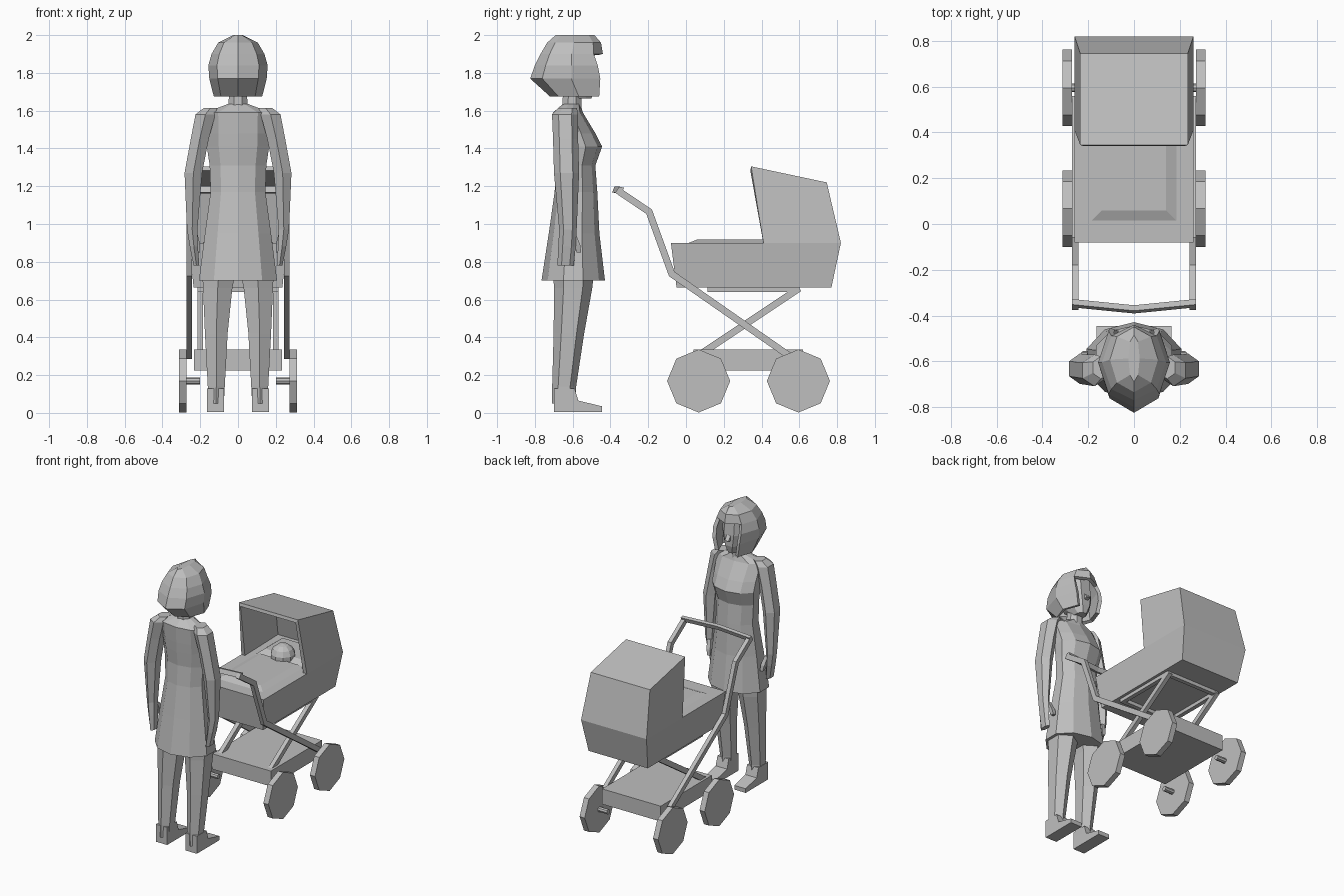
import bpy, bmesh
from math import cos, sin, pi
from mathutils import Vector as V

if "Cube" in bpy.data.objects:
    bpy.data.objects.remove(bpy.data.objects["Cube"])

grey = bpy.data.materials.new("plain_grey")
grey.use_nodes = True
grey.diffuse_color = (0.52, 0.52, 0.52, 1)
grey.node_tree.nodes["Principled BSDF"].inputs["Base Color"].default_value = grey.diffuse_color


def finish(name, bm):
    bmesh.ops.recalc_face_normals(bm, faces=bm.faces)
    mesh = bpy.data.meshes.new(name)
    bm.to_mesh(mesh)
    bm.free()
    mesh.materials.append(grey)
    ob = bpy.data.objects.new(name, mesh)
    bpy.context.collection.objects.link(ob)
    return ob


def loft(name, rings, drop=None, thick=0):
    """Skin a list of point rings; drop(centre) removes faces, thick adds a shell."""
    bm = bmesh.new()
    rows = [[bm.verts.new(p) for p in r] for r in rings]
    n = len(rows[0])
    for a, b in zip(rows, rows[1:]):
        for i in range(n):
            j = (i + 1) % n
            bm.faces.new((a[i], a[j], b[j], b[i]))
    bm.faces.new(rows[0])
    bm.faces.new(rows[-1])
    bmesh.ops.recalc_face_normals(bm, faces=bm.faces)
    if drop:
        gone = [f for f in bm.faces if drop(f.calc_center_median())]
        bmesh.ops.delete(bm, geom=gone, context='FACES')
    ob = finish(name, bm)
    if thick:
        mod = ob.modifiers.new("shell", 'SOLIDIFY')
        mod.thickness = thick
        mod.offset = -1
    return ob


def body(name, levels, n=8, turn=0.5, side=1, **kw):
    """Loft horizontal ovals given as (z, x0, x1, y0, y1)."""
    rings = []
    for z, x0, x1, y0, y1 in levels:
        k = 1 / cos(pi / n) if turn else 1
        ring = []
        for i in range(n):
            a = 2 * pi * (i + turn) / n
            ring.append((side * ((x0 + x1) / 2 + k * cos(a) * (x1 - x0) / 2),
                         (y0 + y1) / 2 + k * sin(a) * (y1 - y0) / 2, z))
        rings.append(ring)
    return loft(name, rings, **kw)


def sym(levels):
    return [(z, -w, w, y0, y1) for z, w, y0, y1 in levels]


def slab(name, pts, x0, x1):
    """Side outline of (y, z) points pushed from x0 to x1."""
    return loft(name, [[(x, y, z) for y, z in pts] for x in (x0, x1)])


def block(name, x0, x1, y0, y1, z0, z1):
    return slab(name, [(y0, z0), (y1, z0), (y1, z1), (y0, z1)], x0, x1)


def ribbon(path, w):
    """Mitred outline of a bent bar in the side plane."""
    p = [V(q) for q in path]
    left, right = [], []
    for i, q in enumerate(p):
        a = (q - p[i - 1]).normalized() if i else (p[1] - q).normalized()
        b = (p[i + 1] - q).normalized() if i + 1 < len(p) else a
        t = (a + b).normalized()
        off = V((-t.y, t.x)) * (w / 2 / t.dot(a))
        left.append(q + off)
        right.append(q - off)
    return left + right[::-1]


# Woman: dress, neck and head
body("dress", sym([
    (1.635, .055, -.65, -.56), (1.59, .17, -.70, -.55), (1.48, .165, -.695, -.485),
    (1.41, .165, -.69, -.45), (1.31, .15, -.68, -.485), (1.17, .145, -.69, -.475),
    (.95, .175, -.72, -.465), (.70, .207, -.757, -.437)]), n=10)
body("neck", sym([(1.60, .052, -.655, -.555), (1.74, .045, -.65, -.55)]))
body("head", sym([(1.93, .09, -.70, -.50), (1.80, .095, -.70, -.485),
                  (1.72, .07, -.67, -.485), (1.665, .035, -.60, -.50)]))
slab("nose", [(-.50, 1.82), (-.46, 1.765), (-.50, 1.755)], -.015, .015)

# Hair: shell open around the face, with a fringe above
body("hair", sym([
    (2.0, .025, -.69, -.485), (1.96, .105, -.735, -.45), (1.90, .14, -.77, -.44),
    (1.84, .157, -.80, -.41), (1.77, .152, -.825, -.39), (1.675, .128, -.72, -.415)]),
    turn=0, thick=.025,
    drop=lambda c: c.z < 1.69 or (c.z < 1.89 and c.y > -.53 and abs(c.x) < .08))

# Arms, hands, legs and shoes, mirrored by side
for s, tag in ((1, "left"), (-1, "right")):
    body(tag + "_arm", [
        (1.615, .11, .18, -.67, -.585), (1.58, .12, .225, -.70, -.58),
        (1.45, .155, .25, -.695, -.58), (1.27, .19, .283, -.69, -.575),
        (.97, .215, .27, -.665, -.585), (.88, .212, .255, -.67, -.59),
        (.78, .205, .235, -.675, -.60)], n=6, side=s)
    body(tag + "_thumb", [(.95, .215, .24, -.61, -.585), (.89, .20, .23, -.59, -.56),
                          (.85, .20, .22, -.58, -.555)], n=4, side=s)
    body(tag + "_leg", [
        (.76, .01, .19, -.69, -.50), (.66, .03, .185, -.685, -.51),
        (.42, .055, .175, -.69, -.55), (.14, .07, .16, -.70, -.59),
        (.05, .075, .16, -.70, -.59)], n=6, side=s)
    slab(tag + "_shoe", [(-.70, .005), (-.445, .005), (-.445, .035), (-.57, .065),
                         (-.59, .13), (-.70, .13)], s * .073, s * .163)

# Pram tub, widening towards the rim
def tub_ring(side):
    return [(side * w, y, z) for w, y, z in (
        (.235, -.05, .665), (.235, .77, .665), (.26, .82, .90), (.26, -.08, .90))]
loft("pram_tub", [tub_ring(-1), tub_ring(1)])

# Hood: hollow shell open at the mouth and underneath
def hood_ring(side):
    return [(side * w, y, z) for w, y, z in (
        (.26, .41, .90), (.26, .82, .90), (.235, .745, 1.22), (.235, .345, 1.305))]
loft("pram_hood", [hood_ring(-1), hood_ring(1)], thick=.028,
     drop=lambda c: abs(c.x) < .1 and (c.z < .95 or c.y < .4))

# Bedding and baby
loft("blanket", [[(x * w, y, z) for x, y in ((-1, y0), (1, y0), (1, y1), (-1, y1))]
                 for z, w, y0, y1 in ((.89, .21, -.01, .50), (.918, .14, .06, .46))])
loft("pillow", [[(x * w, y, z) for x, y in ((-1, y0), (1, y0), (1, y1), (-1, y1))]
                for z, w, y0, y1 in ((.89, .20, .44, .76), (.93, .15, .52, .72))])
bm = bmesh.new()
bmesh.ops.create_uvsphere(bm, u_segments=10, v_segments=7, radius=.085)
bmesh.ops.translate(bm, verts=bm.verts, vec=(0, .51, .925))
finish("baby_head", bm)

# Chassis: crossing side bars, under frame and tray
for s, tag in ((1, "left"), (-1, "right")):
    slab(tag + "_handle_bar", ribbon(
        [(-.365, 1.18), (-.195, 1.065), (-.075, .735), (.55, .30)], .036),
        s * .243, s * .272)
    slab(tag + "_cross_bar", ribbon([(.60, .66), (.09, .32)], .036), s * .185, s * .215)
    block(tag + "_under_rail", s * .185, s * .215, .115, .60, .64, .67)
    # Grip half, meeting its twin at a shallow bend
    grip = ((-.018, -.012), (.006, -.018), (.018, .012), (-.006, .018))
    loft(tag + "_grip", [[(x, y + dy, 1.18 + dz) for dy, dz in grip]
                         for x, y in ((0, -.373), (s * .272, -.346))])
    # Eight-sided wheels on stub axles
    for y, place in ((.067, "near"), (.595, "far")):
        for part, r, x0, x1 in (("wheel", .167, .272, .312), ("axle", .018, .20, .28)):
            loft(f"{tag}_{place}_{part}", [
                [(s * x, y + r * cos(i * pi / 4), .169 + r * sin(i * pi / 4))
                 for i in range(8)] for x in (x0, x1)])
for y, place in ((.115, "near"), (.57, "far")):
    block(place + "_under_rail", -.19, .19, y, y + .03, .64, .67)
block("tray", -.233, .233, .04, .62, .225, .335)
